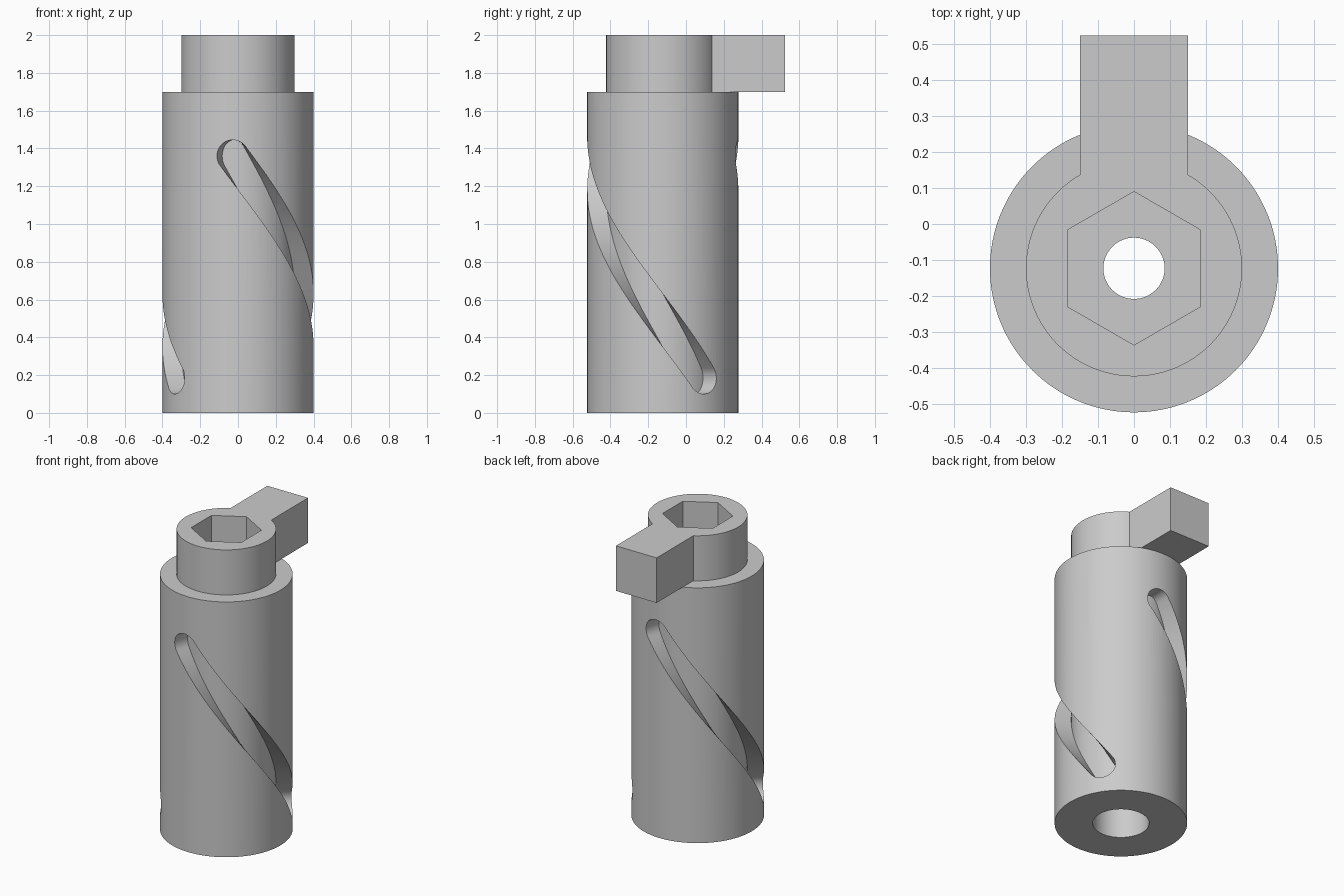
import bpy, bmesh
from math import sin, cos, pi, radians, asin, sqrt
from mathutils import Vector

cube = bpy.data.objects.get("Cube")
if cube:
    bpy.data.objects.remove(cube, do_unlink=True)

AXIS_Y = -0.123
BODY_R, FLOOR_R, COLLAR_R = 0.4, 0.3, 0.3
SHOULDER, TOP = 1.7, 2.0
SEGMENTS = 128

grey = bpy.data.materials.new("plain_grey")
grey.use_nodes = True
grey.diffuse_color = (0.6, 0.6, 0.6, 1)
grey.node_tree.nodes["Principled BSDF"].inputs["Base Color"].default_value = (0.6, 0.6, 0.6, 1)


def polar(r, a, z):
    return Vector((r * cos(a), AXIS_Y + r * sin(a), z))


def make_object(name, bm):
    bmesh.ops.recalc_face_normals(bm, faces=bm.faces)
    mesh = bpy.data.meshes.new(name)
    bm.to_mesh(mesh)
    bm.free()
    mesh.materials.append(grey)
    obj = bpy.data.objects.new(name, mesh)
    bpy.context.collection.objects.link(obj)
    return obj


def lathe(name, profile):
    bm = bmesh.new()
    rings = [[bm.verts.new(polar(r, 2 * pi * i / SEGMENTS, z)) for r, z in profile]
             for i in range(SEGMENTS)]
    n = len(profile)
    for i in range(SEGMENTS):
        a, b = rings[i], rings[(i + 1) % SEGMENTS]
        for j in range(n):
            k = (j + 1) % n
            bm.faces.new((a[j], b[j], b[k], a[k]))
    return make_object(name, bm)


def prism(name, outline, z0, z1):
    bm = bmesh.new()
    face = bm.faces.new([bm.verts.new((p.x, p.y, z0)) for p in outline])
    ext = bmesh.ops.extrude_face_region(bm, geom=[face])["geom"]
    moved = [v for v in ext if isinstance(v, bmesh.types.BMVert)]
    bmesh.ops.translate(bm, verts=moved, vec=(0, 0, z1 - z0))
    return make_object(name, bm)


def helical_slot(name, turn):
    """Round-ended slot laid out flat, then wrapped around the axis."""
    r, across = 0.085, 6
    start = Vector((BODY_R * radians(-94), 1.36))
    end = Vector((BODY_R * radians(33), 0.185))
    length = (end - start).length
    along = (end - start).normalized()
    side = Vector((-along.y, along.x))
    cap = [radians(4 + 86 * i / 12) for i in range(13)]
    stations = [(-r * cos(a), r * sin(a)) for a in cap]
    stations += [(length * i / 70, r) for i in range(1, 70)]
    stations += [(length + r * cos(a), r * sin(a)) for a in reversed(cap)]
    bm = bmesh.new()
    layers = []
    for radius in (FLOOR_R, BODY_R + 0.08):
        grid = []
        for t, w in stations:
            row = []
            for j in range(across + 1):
                p = start + along * t + side * (w * (2 * j / across - 1))
                row.append(bm.verts.new(polar(radius, p.x / BODY_R + turn, p.y)))
            grid.append(row)
        for a, b in zip(grid, grid[1:]):
            for j in range(across):
                bm.faces.new((a[j], a[j + 1], b[j + 1], b[j]))
        layers.append(grid)
    # Walls joining the inner and outer layers
    rims = [[row[0] for row in g] + g[-1][1:] +
            [row[-1] for row in reversed(g[:-1])] + g[0][-2:0:-1] for g in layers]
    n = len(rims[0])
    for i in range(n):
        k = (i + 1) % n
        bm.faces.new((rims[0][i], rims[0][k], rims[1][k], rims[1][i]))
    return make_object(name, bm)


def cut(obj, cutters):
    for c in cutters:
        mod = obj.modifiers.new("cut", 'BOOLEAN')
        mod.operation = 'DIFFERENCE'
        mod.solver = 'EXACT'
        mod.object = c
    deps = bpy.context.evaluated_depsgraph_get()
    mesh = bpy.data.meshes.new_from_object(obj.evaluated_get(deps))
    obj.modifiers.clear()
    obj.data = mesh
    for c in cutters:
        bpy.data.objects.remove(c, do_unlink=True)


# Main barrel with a narrow through bore and a wider bore from below
barrel = lathe("barrel", [(BODY_R, 0), (BODY_R, SHOULDER), (0.085, SHOULDER),
                          (0.085, 1.4), (0.17, 1.4), (0.17, 0)])
cut(barrel, [helical_slot("slot_cutter", turn) for turn in (0, pi)])

# Collar and lever as one keyhole outline
half = 0.15
a0 = pi / 2 + asin(half / COLLAR_R)
sweep = 2 * pi - 2 * asin(half / COLLAR_R)
outline = [polar(COLLAR_R, a0 + sweep * i / 110, 0) for i in range(111)]
outline += [Vector((half, 0.523, 0)), Vector((-half, 0.523, 0))]
collar = prism("collar_with_lever", outline, SHOULDER, TOP)

# Hexagonal socket
hexagon = [polar(0.213, pi / 2 + i * pi / 3, 0) for i in range(6)]
cut(collar, [prism("socket_cutter", hexagon, SHOULDER - 0.1, TOP + 0.1)])

# Smooth round walls, sharp edges
bpy.ops.object.select_all(action='DESELECT')
for obj in (barrel, collar):
    obj.select_set(True)
bpy.context.view_layer.objects.active = barrel
bpy.ops.object.shade_smooth_by_angle(angle=radians(30))
